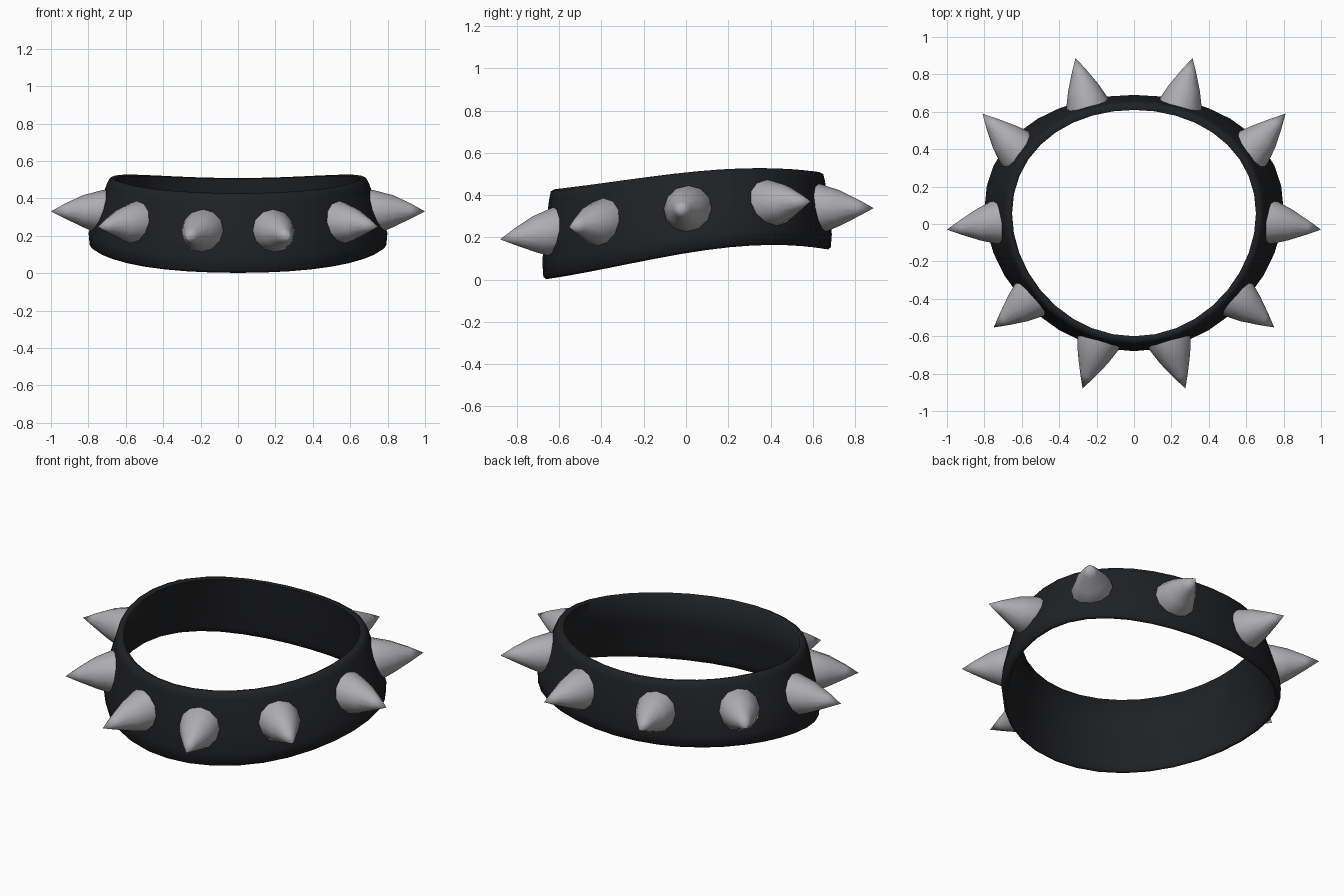
import bpy, math
from mathutils import Vector

if "Cube" in bpy.data.objects:
    bpy.data.objects.remove(bpy.data.objects["Cube"])

def material(name, rgb):
    m = bpy.data.materials.new(name)
    m.diffuse_color = (*rgb, 1)
    m.use_nodes = True
    m.node_tree.nodes["Principled BSDF"].inputs["Base Color"].default_value = m.diffuse_color
    return m

black = material("black_leather", (.014, .015, .017))
steel = material("steel", (.42, .42, .44))

def make(name, verts, faces, mat, angle):
    me = bpy.data.meshes.new(name)
    me.from_pydata(verts, [], faces)
    ob = bpy.data.objects.new(name, me)
    bpy.context.collection.objects.link(ob)
    me.materials.append(mat)
    bpy.ops.object.select_all(action='DESELECT')
    ob.select_set(True)
    bpy.context.view_layer.objects.active = ob
    bpy.ops.object.mode_set(mode='EDIT')
    bpy.ops.mesh.select_all(action='SELECT')
    bpy.ops.mesh.normals_make_consistent(inside=False)
    bpy.ops.object.mode_set(mode='OBJECT')
    bpy.ops.object.shade_smooth_by_angle(angle=math.radians(angle))

# Band: closed section (height fraction, x radius, y radius) swept round a wavy ring
outer = [(0, .775, .668), (.03, .793, .68), (.2, .799, .685), (.5, .760, .674),
         (.9, .702, .652), (.98, .688, .645), (1, .67, .625)]
inner = [(.98, .652, .605), (.5, .712, .630), (.1, .757, .650), (.02, .765, .657)]

def edges(y):
    """Lower and upper edge height of the band at depth y."""
    s = max(-1, min(1, y / .675))
    top = .507 + .071 * s - .045 * s**2 - .031 * s**3
    low = .125 + .112 * s - .054 * s**2 - .041 * s**3
    return max(low, 0), top

def ring_point(t, f, a, b):
    y = b * math.sin(t) + .005 + (.09 - .04 * f) * math.cos(t)**2
    low, top = edges(y)
    return Vector((a * math.cos(t), y, low + f * (top - low)))

N = 36
section = outer + inner
K = len(section)
verts = [ring_point(2 * math.pi * i / N, *p) for i in range(N) for p in section]
faces = [(i * K + j, (i + 1) % N * K + j, (i + 1) % N * K + (j + 1) % K, i * K + (j + 1) % K)
         for i in range(N) for j in range(K)]
make("collar_band", verts, faces, black, 85)

def wall(t, f):
    """Point on the outer wall between the lower and upper section rows."""
    lo, hi = (outer[2], outer[3]) if f < .5 else (outer[3], outer[4])
    k = (f - lo[0]) / (hi[0] - lo[0])
    return ring_point(t, f, lo[1] + k * (hi[1] - lo[1]), lo[2] + k * (hi[2] - lo[2]))

# Spikes: bulged cones whose base lies flat on the wall and whose axis leans to the tip
# (angle round the band, base height, tip)
spikes = [(-75.3, .232, (.275, -.88, .19)), (-42, .278, (.75, -.553, .248)),
          (-5.5, .343, (1.0, -.03, .33)), (31.5, .37, (.81, .59, .37)),
          (70.6, .343, (.313, .888, .338))]
profile = [(0, .114), (.08, .114), (.38, .084), (.72, .040)]
SIDES = 12

def spike(name, deg, z, tip, side):
    t, tip = math.radians(deg), Vector(tip)
    low, top = edges(wall(t, .5).y)
    f = (z - low) / (top - low)
    p, e = wall(t, f), .03
    normal = (wall(t + e, f) - wall(t - e, f)).cross(wall(t, f + e) - wall(t, f - e)).normalized()
    base = p - normal * .018
    axis = tip - base
    v, fs = [], []
    for h, r in profile:
        q = normal.lerp(axis.normalized(), min(1, h * 2)).to_track_quat('Z', 'Y')
        for k in range(SIDES):
            a = 2 * math.pi * k / SIDES
            v.append(base + axis * h + q @ Vector((r * math.cos(a), r * math.sin(a), 0)))
    v.append(tip)
    for j in range(len(profile) - 1):
        for k in range(SIDES):
            n = (k + 1) % SIDES
            fs.append((j * SIDES + k, j * SIDES + n, (j + 1) * SIDES + n, (j + 1) * SIDES + k))
    last = (len(profile) - 1) * SIDES
    fs += [(last + k, last + (k + 1) % SIDES, len(v) - 1) for k in range(SIDES)]
    fs.append(tuple(reversed(range(SIDES))))
    make(name, [(side * c.x, c.y, c.z) for c in v], fs, steel, 50)

for i, s in enumerate(spikes):
    for side, label in ((1, "right"), (-1, "left")):
        spike(f"spike_{label}_{i + 1}", *s, side)
